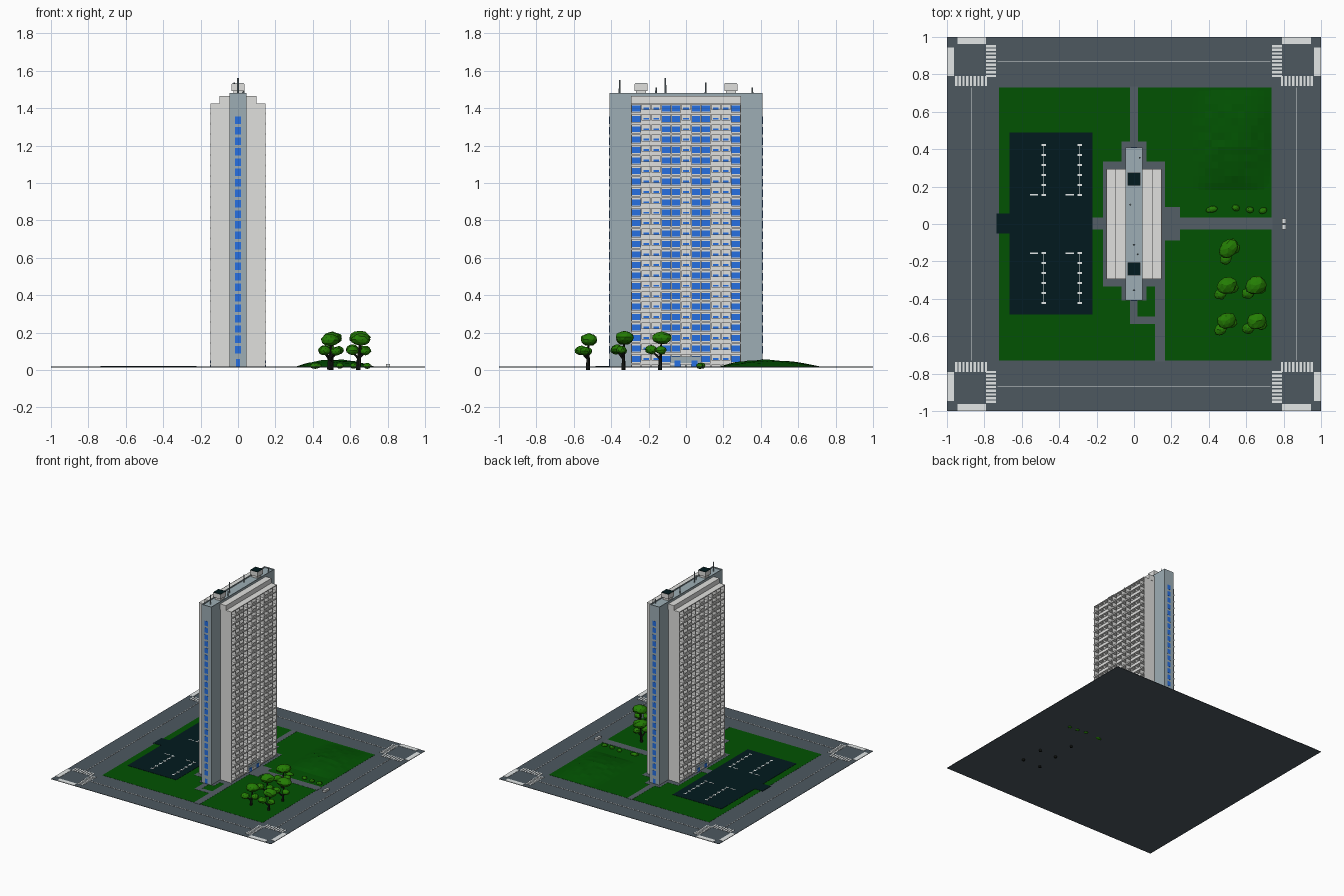
import bpy, bmesh, math, random
from mathutils import Matrix, Vector

if "Cube" in bpy.data.objects:
    bpy.data.objects.remove(bpy.data.objects["Cube"])

random.seed(4)
G = 0.018  # ground level


def material(name, r, g, b):
    lin = lambda c: ((c / 255 + 0.055) / 1.055) ** 2.4 if c > 10 else c / 255 / 12.92
    m = bpy.data.materials.new(name)
    m.diffuse_color = (lin(r), lin(g), lin(b), 1)
    m.use_nodes = True
    m.node_tree.nodes["Principled BSDF"].inputs["Base Color"].default_value = m.diffuse_color
    return m


ROAD = material("road_slate", 77, 88, 96)
PATH = material("path_grey", 84, 94, 102)
LAWN = material("lawn_green", 2, 82, 2)
ASPHALT = material("dark_asphalt", 2, 26, 30)
WHITE = material("marking_white", 228, 232, 232)
WALL = material("wall_light_grey", 224, 224, 222)
CORE = material("core_blue_grey", 157, 174, 181)
GLASS = material("window_blue", 38, 112, 226)
LEAF = material("leaf_green", 36, 126, 4)
BARK = material("bark_dark", 24, 27, 22)


def finish(name, bm, mat):
    me = bpy.data.meshes.new(name)
    bm.to_mesh(me)
    bm.free()
    me.materials.append(mat)
    ob = bpy.data.objects.new(name, me)
    bpy.context.collection.objects.link(ob)
    return ob


def boxes(name, mat, items):
    """One object from boxes given as x0, x1, y0, y1, z0, z1."""
    bm = bmesh.new()
    for x0, x1, y0, y1, z0, z1 in items:
        m = Matrix.Translation(((x0 + x1) / 2, (y0 + y1) / 2, (z0 + z1) / 2))
        m = m @ Matrix.Diagonal((abs(x1 - x0), abs(y1 - y0), abs(z1 - z0), 1))
        bmesh.ops.create_cube(bm, size=1, matrix=m)
    return finish(name, bm, mat)


def plates(name, mat, level, rects):
    """Flat ground layers given as x0, x1, y0, y1."""
    return boxes(name, mat, [(*r, G - 0.0005, G + level) for r in rects])


def blob(bm, c, r, jitter=0.12, tilt=0.0):
    m = Matrix.Translation(c) @ Matrix.Rotation(tilt, 4, 'Z') @ Matrix.Diagonal((*r, 1))
    vs = bmesh.ops.create_icosphere(bm, subdivisions=2, radius=1, matrix=m)["verts"]
    for v in vs:
        v.co = Vector(c) + (v.co - Vector(c)) * random.uniform(1 - jitter, 1 + jitter)


def rod(bm, a, b, r0, r1, sides=6):
    a, b = Vector(a), Vector(b)
    d = b - a
    m = Matrix.Translation((a + b) / 2) @ d.to_track_quat('Z', 'Y').to_matrix().to_4x4()
    bmesh.ops.create_cone(bm, cap_ends=True, segments=sides, radius1=r0, radius2=r1,
                          depth=d.length, matrix=m)


# ---- Ground layers
boxes("road_base", ROAD, [(-1, 1, -1, 1, G - 0.003, G)])
plates("lawn", LAWN, 0.001, [(-0.722, 0.735, -0.73, 0.73)])
plates("footpaths", PATH, 0.002, [
    (-0.165, 0.165, -0.335, 0.335), (-0.068, 0.068, -0.41, 0.44),
    (-0.022, 0.022, 0.44, 0.735), (0.165, 0.245, -0.088, 0.09),
    (0.245, 0.74, -0.03, 0.034), (-0.225, -0.165, -0.03, 0.034),
    (0.112, 0.165, -0.735, -0.335), (-0.022, 0.02, -0.535, -0.41),
    (0.02, 0.112, -0.535, -0.495)])
plates("parking_lot", ASPHALT, 0.003, [(-0.665, -0.222, -0.485, 0.49), (-0.735, -0.665, -0.052, 0.056)])

# Parking bay ticks
bays = []
for x in (-0.482, -0.29):
    for s in (1, -1):
        bays += [(x - 0.012, x + 0.012, s * y - 0.006, s * y + 0.006)
                 for y in [0.155 + i * 0.0535 for i in range(6)]]
        bays += [(x - 0.002, x + 0.002, s * 0.29 - 0.135, s * 0.29 + 0.135),
                 (x - 0.075, x - 0.03, s * 0.156 - 0.004, s * 0.156 + 0.004)]
plates("parking_lines", WHITE, 0.004, bays)

# Road centre lines and corner crossings
marks = []
for s in (1, -1):
    marks += [(s * 0.868 - 0.002, s * 0.868 + 0.002, -0.73, 0.73),
              (-0.73, 0.73, s * 0.868 - 0.002, s * 0.868 + 0.002)]
    for t in (1, -1):
        for i in range(9):
            p = 0.785 + i * 0.02
            marks += [(*sorted((s * 0.738, s * 0.79)), *sorted((t * p, t * (p + 0.012)))),
                      (*sorted((s * p, s * (p + 0.012))), *sorted((t * 0.738, t * 0.79)))]
        marks += [(*sorted((s * 0.962, s)), *sorted((t * 0.79, t * 0.945))),
                  (*sorted((s * 0.79, s * 0.945)), *sorted((t * 0.962, t)))]
plates("road_markings", WHITE, 0.002, marks)

# ---- Tower: body, stepped roof, central core
IN = 0.104  # recessed wall behind the balconies
boxes("tower_body", WALL, [(-IN, IN, -0.293, 0.293, G, 1.425),
                           (-0.148, 0.148, -0.295, 0.295, 1.42, 1.426),
                           (-0.098, 0.098, -0.295, 0.295, 1.42, 1.465)])
boxes("core_tower", CORE, [(-0.045, 0.045, -0.41, 0.41, G, 1.474)])
boxes("core_parapet", CORE, [(s * 0.045, s * 0.039, -0.41, 0.41, 1.47, 1.482) for s in (1, -1)]
      + [(-0.045, 0.045, s * 0.41, s * 0.404, 1.47, 1.482) for s in (1, -1)])

# ---- Facades: floor slabs, piers, balconies and windows on both long sides
FLOORS, STEP, Z0 = 25, 0.0558, 0.06
CELL = 0.586 / 11
PATTERN = "BssBBsBBssB"
frame, rails, glass = [], [], []
for s in (1, -1):
    for y in (-0.295, 0.29):
        frame.append((s * 0.09, s * 0.147, y, y + 0.005, G, 1.424))
    for c in range(1, 11):
        y = -0.293 + c * CELL
        frame.append((s * 0.09, s * 0.146, y - 0.003, y + 0.003, G, 1.424))
    for f in range(FLOORS):
        z = Z0 + f * STEP
        frame.append((s * 0.09, s * 0.149, -0.295, 0.295, z - 0.032, z - 0.021))
        for c, kind in enumerate(PATTERN):
            y = -0.293 + (c + 0.5) * CELL
            if kind == "B":
                glass.append((s * 0.1, s * (IN + 0.002), y - 0.0225, y + 0.0225, z - 0.016, z + 0.016))
            else:
                rails.append((s * 0.143, s * 0.147, y - 0.026, y + 0.026, z - 0.022, z - 0.006))
                glass.append((s * 0.1, s * (IN + 0.002), y - 0.015, y + 0.015, z - 0.005, z + 0.005))
boxes("facade_frame", WALL, frame)
boxes("balcony_rails", WALL, rails)
boxes("facade_windows", GLASS, glass)

# Stairwell windows and doors on the core ends
ends = []
for s in (1, -1):
    ends += [(-0.016, 0.016, s * 0.407, s * 0.411, z - 0.02, z + 0.02)
             for z in [0.108 + i * STEP for i in range(23)]]
    ends.append((-0.012, 0.012, s * 0.407, s * 0.411, G, 0.06))
boxes("stairwell_windows", GLASS, ends)

# Entrances set in the ground floor
for s, label in ((1, "east"), (-1, "west")):
    boxes(label + "_entrance_wall", CORE, [(s * 0.1, s * 0.1475, -0.08, 0.08, G, 0.072)])
    boxes(label + "_entrance_doors", GLASS, [(s * 0.14, s * 0.149, y - 0.016, y + 0.016, G, 0.052)
                                             for y in (-0.045, 0.045)])

# ---- Roof plant and antennas
for s, label in ((1, "rear"), (-1, "front")):
    y = s * 0.24
    boxes(label + "_roof_unit", WALL, [(-0.025, 0.025, y - 0.026, y + 0.026, 1.47, 1.495),
                                       (-0.034, 0.034, y - 0.035, y + 0.035, 1.493, 1.53)])
    boxes(label + "_roof_unit_top", ASPHALT, [(-0.033, 0.033, y - 0.034, y + 0.034, 1.529, 1.533)])
bm = bmesh.new()
for x, y, top in ((0, -0.355, 1.55), (0.02, -0.16, 1.512), (0, -0.11, 1.562),
                  (-0.02, 0.105, 1.537), (0.03, 0.355, 1.51)):
    rod(bm, (x, y, 1.47), (x, y, top), 0.005, 0.004, 4)
finish("antennas", bm, CORE)

# ---- Grassy hill, a faceted mound
bm = bmesh.new()
bmesh.ops.create_grid(bm, x_segments=12, y_segments=14, size=1,
                      matrix=Matrix.Translation((0.52, 0.45, 0)) @ Matrix.Diagonal((0.21, 0.27, 1, 1)))
for v in bm.verts:
    u, w = (v.co.x - 0.52) / 0.21, (v.co.y - 0.45) / 0.27
    h = max(0, 1 - u * u) * max(0, 1 - w * w) * (1 - 0.25 * w)
    v.co.z = G + 0.0005 + 0.036 * h * random.uniform(0.85, 1.1)
finish("grass_hill", bm, LAWN)

# ---- Trees: forked trunk with one high crown and two lower ones
TREES = [(0.50, -0.14, 1.0, 0.8), (0.49, -0.335, 0.97, 0.4), (0.64, -0.335, 1.03, 0.3),
         (0.485, -0.525, 0.93, 0.5), (0.645, -0.525, 0.95, 0.2)]
trunks, crowns = bmesh.new(), bmesh.new()
for x, y, k, a in TREES:
    def at(r, ang, z):
        return (x + r * math.cos(a + ang), y + r * math.sin(a + ang), G + z * k)
    rod(trunks, at(0, 0, -0.017), at(0.005, 0, 0.055), 0.011, 0.008)
    rod(trunks, at(0.005, 0, 0.05), at(0.012, 0, 0.14), 0.008, 0.004)
    rod(trunks, at(0.005, 0, 0.04), at(0.045, 3.6, 0.085), 0.007, 0.004)
    rod(trunks, at(0.005, 0, 0.05), at(0.04, -0.6, 0.085), 0.007, 0.004)
    blob(crowns, at(0.012, 0.3, 0.153), (0.057 * k, 0.046 * k, 0.034 * k), 0.08, a)
    blob(crowns, at(0.047, 3.7, 0.092), (0.034, 0.03, 0.024), 0.08, a)
    blob(crowns, at(0.04, -0.6, 0.088), (0.03, 0.026, 0.022), 0.08, a)
finish("tree_trunks", trunks, BARK)
finish("tree_crowns", crowns, LEAF)

# ---- Bushes beside the east path
bm = bmesh.new()
for x, y, r in ((0.415, 0.078, 0.033), (0.545, 0.086, 0.02), (0.62, 0.076, 0.021), (0.69, 0.072, 0.022)):
    blob(bm, (x, y, 0.023), (r, 0.017, 0.016), 0.06, random.uniform(-0.4, 0.4))
finish("bushes", bm, LEAF)

# ---- Small white kerbside blocks at the end of the east path
boxes("kerb_blocks", WHITE, [(0.79, 0.812, y - 0.013, y + 0.013, G, G + 0.015) for y in (-0.016, 0.016)])
